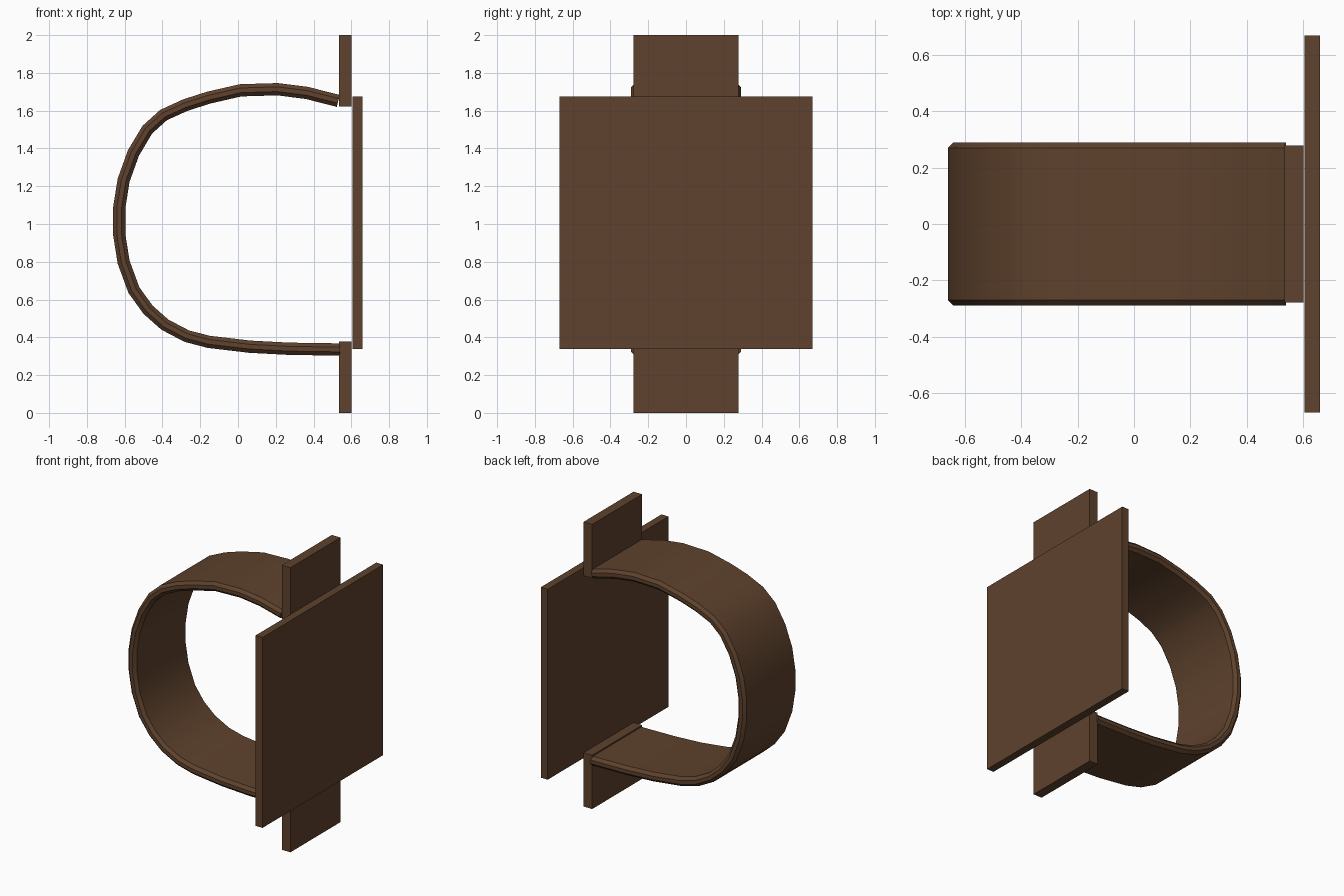
import bpy, bmesh
from mathutils import Vector

if "Cube" in bpy.data.objects:
    bpy.data.objects.remove(bpy.data.objects["Cube"])

brown = bpy.data.materials.new("brown_leather")
brown.diffuse_color = (0.112, 0.054, 0.026, 1)
brown.use_nodes = True
brown.node_tree.nodes["Principled BSDF"].inputs["Base Color"].default_value = brown.diffuse_color


def finish(name, bm):
    bmesh.ops.recalc_face_normals(bm, faces=bm.faces[:])
    me = bpy.data.meshes.new(name)
    bm.to_mesh(me)
    bm.free()
    me.materials.append(brown)
    ob = bpy.data.objects.new(name, me)
    bpy.context.collection.objects.link(ob)
    return ob


def box(name, lo, hi):
    bm = bmesh.new()
    bmesh.ops.create_cube(bm, size=1)
    for v in bm.verts:
        v.co = Vector([(lo[i] + hi[i]) / 2 + v.co[i] * (hi[i] - lo[i]) for i in range(3)])
    return finish(name, bm)


# Large square back plate and the two mounting tabs
box("back_plate", (0.606, -0.67, 0.337), (0.66, 0.67, 1.675))
box("lower_tab", (0.535, -0.278, 0), (0.602, 0.278, 0.378))
box("upper_tab", (0.535, -0.278, 1.622), (0.602, 0.278, 2))

# Outer edge of the strap seen from the front (x, z), top end to bottom end
path = [(.539, 1.683), (.37, 1.726), (.21, 1.746), (.01, 1.74), (-.165, 1.7),
        (-.29, 1.66), (-.412, 1.604), (-.505, 1.52), (-.583, 1.39), (-.637, 1.24),
        (-.661, 1.09), (-.661, .94), (-.637, .79), (-.58, .635), (-.5, .524),
        (-.405, .44), (-.283, .376), (-.16, .344), (.06, .318), (.27, .307), (.539, .303)]
path = [Vector(p) for p in path]

# Strap cross-section: (y, depth inward), a flat bar with chamfered corners
W, T, C = 0.29, 0.065, 0.02
section = [(-W + C, 0), (W - C, 0), (W, C), (W, T - C),
           (W - C, T), (-W + C, T), (-W, T - C), (-W, C)]

bm = bmesh.new()
rings = []
for i, p in enumerate(path):
    t = (path[min(i + 1, len(path) - 1)] - path[max(i - 1, 0)]).normalized()
    n = Vector((-t.y, t.x))  # points inward
    rings.append([bm.verts.new((p.x + n.x * d, y, p.y + n.y * d)) for y, d in section])
for a, b in zip(rings, rings[1:]):
    for j in range(8):
        k = (j + 1) % 8
        bm.faces.new((a[j], a[k], b[k], b[j]))
bm.faces.new(rings[0])
bm.faces.new(rings[-1])
strap = finish("curved_strap", bm)

bpy.context.view_layer.objects.active = strap
strap.select_set(True)
bpy.ops.object.shade_smooth_by_angle(angle=0.52)
